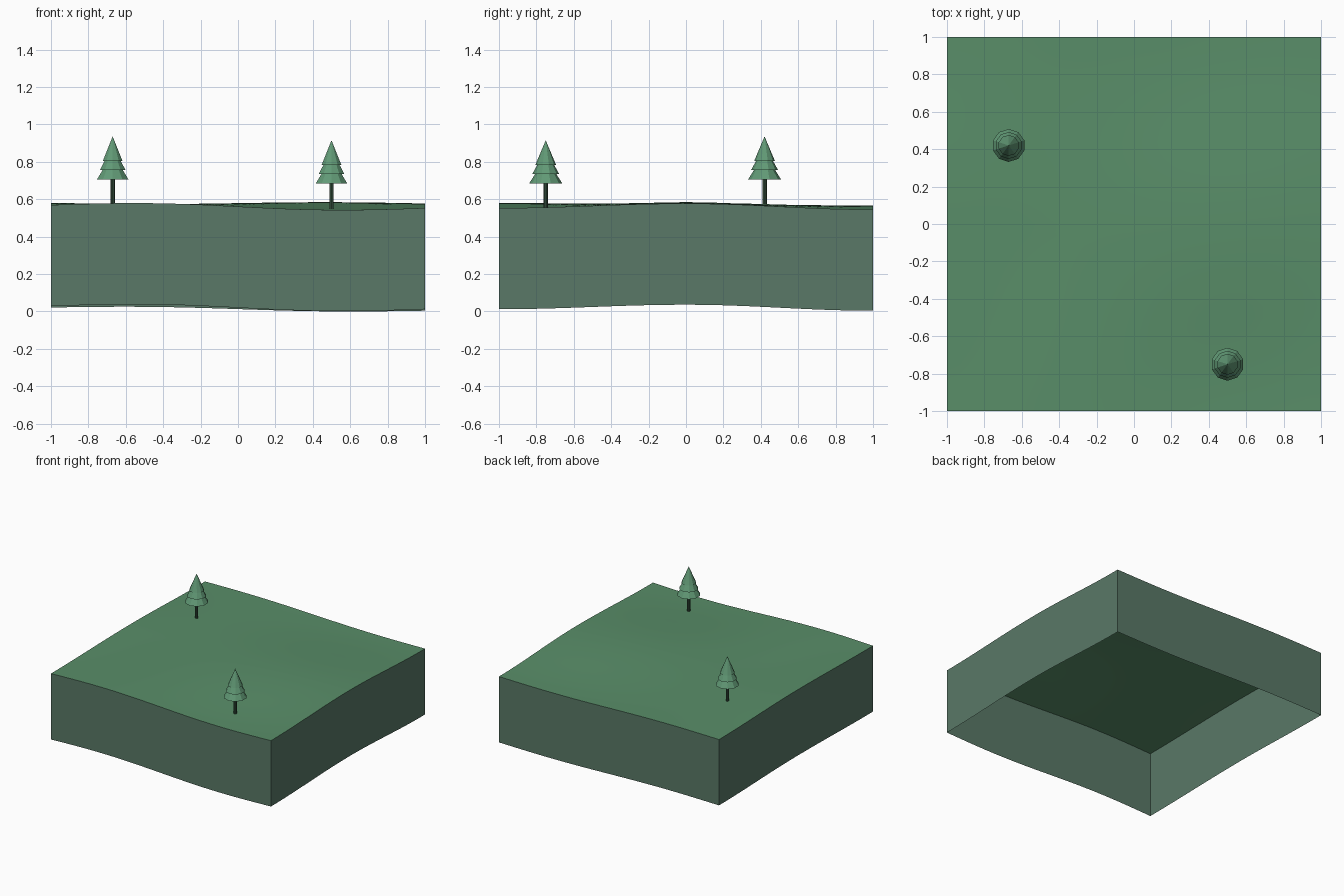
import bpy, bmesh, math

cube = bpy.data.objects.get("Cube")
if cube:
    bpy.data.objects.remove(cube)

DEPTH = 0.541   # height of the side walls
N = 32          # ground grid resolution


def material(name, rgb):
    mat = bpy.data.materials.new(name)
    mat.use_nodes = True
    mat.diffuse_color = (*rgb, 1)
    mat.node_tree.nodes["Principled BSDF"].inputs["Base Color"].default_value = (*rgb, 1)
    return mat


grass = material("grass green", (0.10, 0.27, 0.14))
earth = material("grey green earth", (0.10, 0.19, 0.135))
needles = material("needle green", (0.12, 0.32, 0.18))
bark = material("dark bark", (0.045, 0.10, 0.06))


def make_object(name, bm, mat):
    mesh = bpy.data.meshes.new(name)
    bm.to_mesh(mesh)
    bm.free()
    mesh.materials.append(mat)
    obj = bpy.data.objects.new(name, mesh)
    bpy.context.collection.objects.link(obj)
    return obj


def ground_height(x, y):
    """Gentle waves: front, middle and back rows blended along y."""
    wave = math.sin(math.pi * x)
    front = 0.561 - 0.008 * x - 0.014 * wave
    middle = 0.579 - 0.002 * x + 0.006 * wave
    back = 0.5535 - 0.0085 * x - 0.008 * wave
    blend = (1 + math.cos(math.pi * y)) / 2
    return middle * blend + (front if y < 0 else back) * (1 - blend)


# Rolling ground surface
bm = bmesh.new()
bmesh.ops.create_grid(bm, x_segments=N, y_segments=N, size=1)
for v in bm.verts:
    v.co.z = ground_height(v.co.x, v.co.y)
for f in bm.faces:
    f.smooth = True
make_object("ground", bm, grass)

# Side walls, open underneath, their lower edge follows the ground
bm = bmesh.new()
corners = [(-1, -1), (1, -1), (1, 1), (-1, 1)]
for (x0, y0), (x1, y1) in zip(corners, corners[1:] + corners[:1]):
    previous = None
    for i in range(N + 1):
        t = i / N
        x, y = x0 + (x1 - x0) * t, y0 + (y1 - y0) * t
        z = ground_height(x, y)
        pair = [bm.verts.new((x, y, z - DEPTH)), bm.verts.new((x, y, z))]
        if previous:
            bm.faces.new((previous[0], pair[0], pair[1], previous[1]))
        previous = pair
make_object("side_walls", bm, earth)


def add_cone(bm, x, y, bottom, top, r_bottom, r_top, sides=10):
    made = bmesh.ops.create_cone(bm, cap_ends=True, segments=sides,
                                 radius1=r_bottom, radius2=r_top, depth=top - bottom)
    bmesh.ops.translate(bm, verts=made["verts"], vec=(x, y, (bottom + top) / 2))


# Pine trees: thin trunk and three stacked tiers
for label, x, y, base in (("left", 0.5, -0.75, 0.685), ("right", -0.67, 0.42, 0.706)):
    bm = bmesh.new()
    add_cone(bm, x, y, ground_height(x, y) - 0.005, base + 0.01, 0.012, 0.012)
    make_object(label + "_tree_trunk", bm, bark)
    bm = bmesh.new()
    for bottom, top, radius in ((0, 0.14, 0.088), (0.05, 0.18, 0.072), (0.097, 0.23, 0.056)):
        add_cone(bm, x, y, base + bottom, base + top, radius, 0)
    make_object(label + "_tree_foliage", bm, needles)
